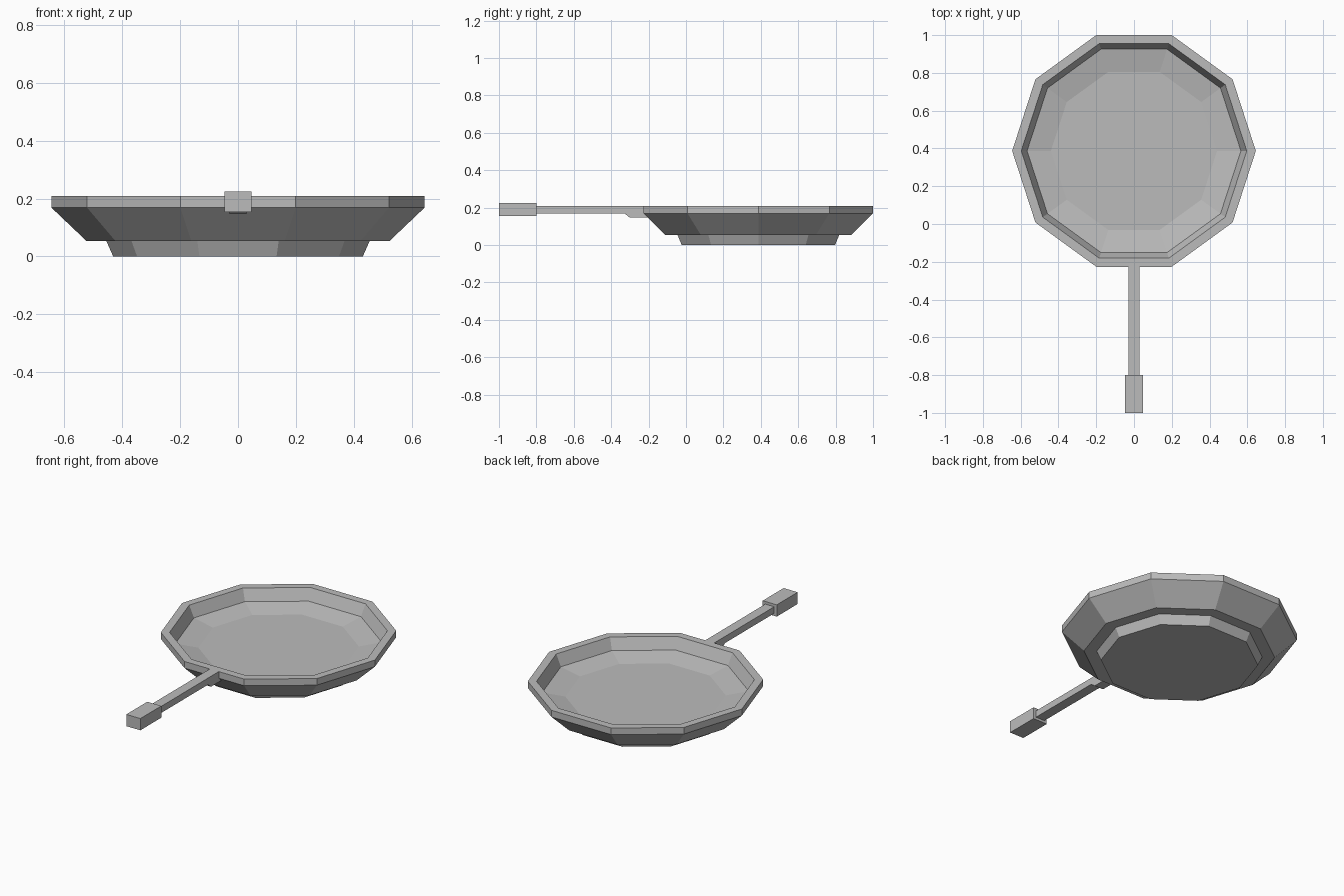
import bpy, bmesh
from math import cos, sin, pi

cube = bpy.data.objects.get("Cube")
if cube:
    bpy.data.objects.remove(cube, do_unlink=True)

GREY = (0.5, 0.5, 0.5, 1)
metal = bpy.data.materials.new("grey metal")
metal.use_nodes = True
metal.diffuse_color = GREY
metal.node_tree.nodes["Principled BSDF"].inputs["Base Color"].default_value = GREY

SIDES = 10
PAN_Y = 0.387


def finish(name, bm):
    """Turn a bmesh into a flat-shaded object."""
    bmesh.ops.recalc_face_normals(bm, faces=bm.faces)
    mesh = bpy.data.meshes.new(name)
    bm.to_mesh(mesh)
    bm.free()
    mesh.materials.append(metal)
    obj = bpy.data.objects.new(name, mesh)
    bpy.context.collection.objects.link(obj)
    return obj


def lathe(name, profile, y):
    """Ten-sided turned solid from (radius, height) points, capped at both ends."""
    bm = bmesh.new()
    rings = [[bm.verts.new((r * cos(2 * pi * i / SIDES), y + r * sin(2 * pi * i / SIDES), z))
              for i in range(SIDES)] for r, z in profile]
    for low, high in zip(rings, rings[1:]):
        for i in range(SIDES):
            j = (i + 1) % SIDES
            bm.faces.new((low[i], low[j], high[j], high[i]))
    bm.faces.new(rings[0])
    bm.faces.new(rings[-1])
    return finish(name, bm)


def extrude_side(name, profile, half_width):
    """Solid from a (y, z) side outline, spread evenly across x."""
    bm = bmesh.new()
    face = bm.faces.new([bm.verts.new((-half_width, y, z)) for y, z in profile])
    result = bmesh.ops.extrude_face_region(bm, geom=[face])
    moved = [v for v in result["geom"] if isinstance(v, bmesh.types.BMVert)]
    bmesh.ops.translate(bm, verts=moved, vec=(2 * half_width, 0, 0))
    return finish(name, bm)


# Pan: foot, underside step, flared wall, rim, then the inside down to the floor
lathe("pan_body", [(0.431, 0), (0.455, 0.054), (0.524, 0.054), (0.645, 0.169),
                   (0.645, 0.209), (0.597, 0.209), (0.566, 0.14), (0.44, 0.115)], PAN_Y)

# Handle shaft with the thicker bracket under the rim
extrude_side("handle_shaft", [(-0.8, 0.169), (-0.8, 0.209), (-0.226, 0.209), (-0.226, 0.169),
                              (-0.203, 0.146), (-0.3, 0.146), (-0.33, 0.169)], 0.03)

# Block grip at the end of the handle
extrude_side("handle_grip", [(-1, 0.154), (-1, 0.225), (-0.8, 0.225), (-0.8, 0.154)], 0.047)
